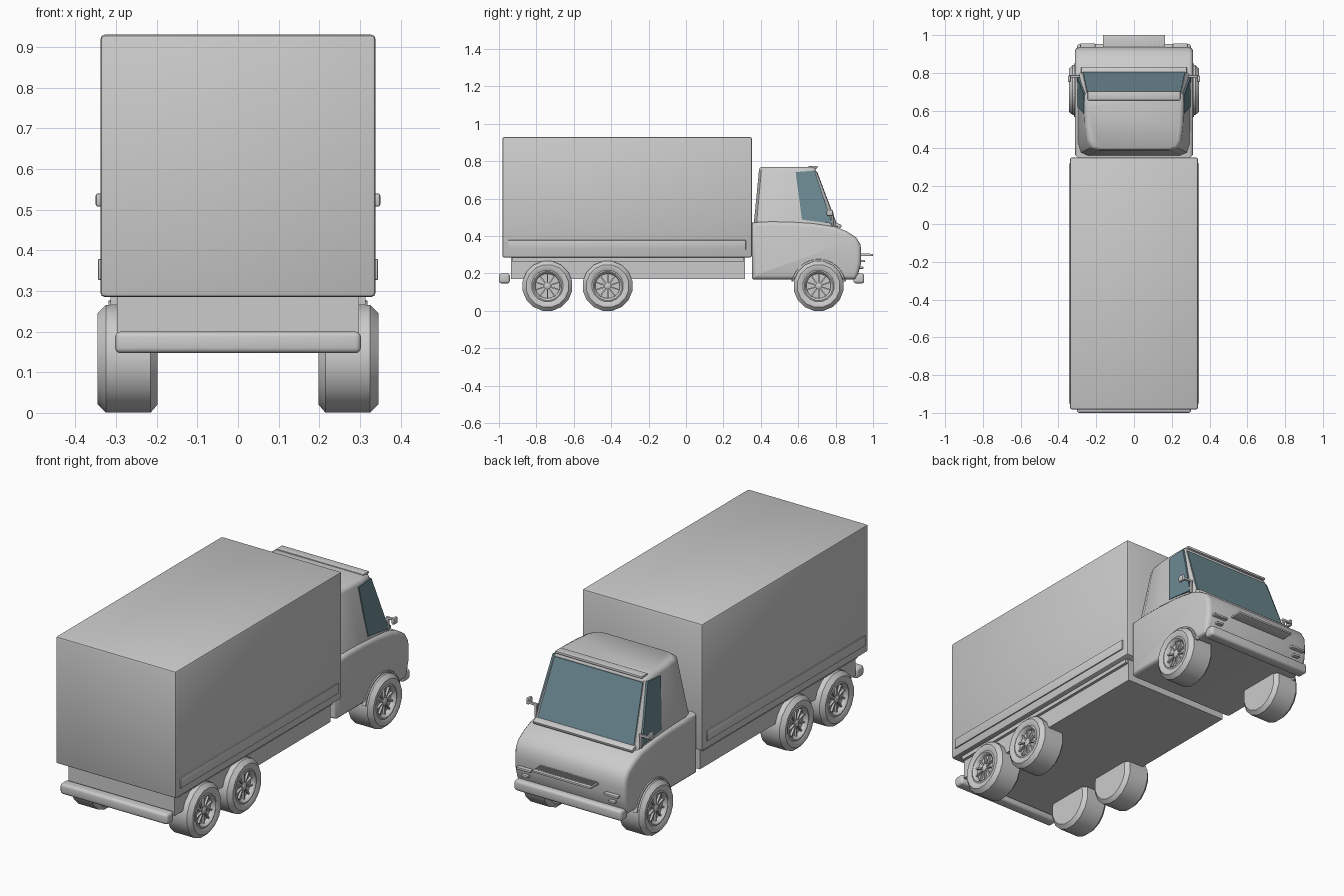
import bpy, bmesh, math
from mathutils import Vector, Matrix

if "Cube" in bpy.data.objects:
    bpy.data.objects.remove(bpy.data.objects["Cube"])


def finish(name, bm, angle=35, mat=None):
    bmesh.ops.recalc_face_normals(bm, faces=bm.faces)
    me = bpy.data.meshes.new(name)
    bm.to_mesh(me)
    bm.free()
    ob = bpy.data.objects.new(name, me)
    bpy.context.collection.objects.link(ob)
    if mat:
        me.materials.append(mat)
    bpy.ops.object.select_all(action='DESELECT')
    ob.select_set(True)
    bpy.context.view_layer.objects.active = ob
    bpy.ops.object.shade_smooth_by_angle(angle=math.radians(angle))
    return ob


def box(name, lo, hi, bevel=0.0, seg=2, tilt=0.0):
    lo, hi = Vector(lo), Vector(hi)
    bm = bmesh.new()
    m = (Matrix.Translation((lo + hi) / 2) @ Matrix.Rotation(tilt, 4, 'X')
         @ Matrix.Diagonal((hi - lo).to_4d()))
    m[3][3] = 1
    bmesh.ops.create_cube(bm, size=1, matrix=m)
    if bevel:
        bmesh.ops.bevel(bm, geom=bm.edges[:], offset=bevel, segments=seg,
                        profile=0.5, affect='EDGES')
    return finish(name, bm)


def prism(name, pts, vec, bevel=0.0, mat=None):
    """Polygon extruded along vec, with its two outlines rounded."""
    bm = bmesh.new()
    f = bm.faces.new([bm.verts.new(p) for p in pts])
    r = bmesh.ops.extrude_face_region(bm, geom=[f], use_keep_orig=True)
    bmesh.ops.translate(bm, vec=vec, verts=[v for v in r['geom'] if isinstance(v, bmesh.types.BMVert)])
    if bevel:
        bm.normal_update()
        axis = Vector(vec).normalized()
        rim = [e for e in bm.edges
               if abs((e.verts[0].co - e.verts[1].co).normalized().dot(axis)) < 0.5]
        bmesh.ops.bevel(bm, geom=rim, offset=bevel, segments=3, profile=0.5, affect='EDGES')
    return finish(name, bm, mat=mat)


def loft(name, rings, angle=40):
    bm = bmesh.new()
    vs = [[bm.verts.new(p) for p in r] for r in rings]
    n = len(vs[0])
    for a, b in zip(vs, vs[1:]):
        for i in range(n):
            j = (i + 1) % n
            bm.faces.new((a[i], a[j], b[j], b[i]))
    bm.faces.new(vs[0])
    bm.faces.new(vs[-1])
    return finish(name, bm, angle)


def wheel_ring(side, x, r, y, n=16):
    return [(side * x, y + r * math.cos(2 * math.pi * (i + .5) / n),
             0.133 + r * math.sin(2 * math.pi * (i + .5) / n)) for i in range(n)]


glass = bpy.data.materials.new("glass")
glass.diffuse_color = (0.15, 0.25, 0.29, 1)
glass.use_nodes = True
glass.node_tree.nodes["Principled BSDF"].inputs["Base Color"].default_value = glass.diffuse_color

# Cargo box, frame and bumpers
box("cargo_box", (-.338, -.982, .285), (.338, .352, .93), .01)
box("chassis", (-.298, -.935, .17), (.298, .315, .29))
box("sub_frame", (-.313, -.93, .265), (.313, .31, .29))
box("rear_bumper", (-.302, -1.0, .147), (.302, -.942, .2), .013, 3)
box("front_bumper", (-.302, .895, .147), (.302, .953, .2), .013, 3)

# Lower cab body from its side profile
side = [(.352, .175), (.352, .472), (.45, .478), (.56, .477), (.68, .469), (.80, .45),
        (.86, .425), (.91, .393), (.933, .355), (.937, .31), (.935, .25), (.92, .195), (.905, .168), (.36, .168)]
prism("cab_body", [(-.313, y, z) for y, z in side], (.626, 0, 0), .022)

# Upper cab lofted between a sill outline and a roof outline
low = [(.275, .812), (.292, .797), (.300, .70), (.302, .55), (.300, .42), (.285, .375), (.25, .36)]
top = [(.250, .695), (.262, .682), (.264, .62), (.260, .52), (.250, .44), (.232, .403), (.19, .39)]


def full(half, z, k=1.0, dy=0.0):
    right = [(x * k, .54 + (y - .54) * k + dy, z) for x, y in half]
    return right + [(-x, y, z) for x, y, z in reversed(right)]


loft("cab_top", [full(low, .44), full(top, .75), full(top, .762, .98), full(top, .77, .92)])

# Windows
def on_front(x, z, out=.004):
    return (x, .812 - (z - .44) * .377 + out, z)


def on_side(s, y, z):
    return (s * (.304 - (z - .44) * .117), y, z)


prism("windshield", [on_front(-.27, .465), on_front(.27, .465),
                     on_front(.248, .745), on_front(-.248, .745)], (0, -.01, 0), mat=glass)
for s, tag in ((1, "right"), (-1, "left")):
    prism("side_window_" + tag,
          [on_side(s, y, z) for y, z in ((.62, .488), (.782, .466), (.688, .75), (.586, .742))],
          (-s * .012, 0, 0), mat=glass)

# Roof lip, cowl bar and grille shelf
box("roof_lip", (-.245, .655, .762), (.245, .703, .775), .004)
box("cowl_bar", (-.28, .797, .448), (.28, .832, .466), .005, 2, math.radians(-22))
box("grille_shelf", (-.165, .92, .294), (.165, 1.0, .304), .002)
for i in range(23):
    x = -.154 + i * .014
    box(f"grille_tooth_{i}", (x - .003, .93, .303), (x + .003, .985, .308))

# Wheels, mirrors and other paired parts
for s, tag in ((1, "right"), (-1, "left")):
    box("box_side_strip_" + tag, (min(s * .33, s * .344), -.95, .327),
        (max(s * .33, s * .344), .32, .378), .002)
    for n, y in (("rear", -.741), ("middle", -.419), ("front", .709)):
        prof = [(.198, .03), (.198, .115), (.215, .135), (.325, .135), (.345, .115),
                (.345, .1), (.338, .085), (.341, .078), (.335, .07), (.318, .066), (.318, .02)]
        loft(f"{n}_wheel_{tag}", [wheel_ring(s, x, r, y) for x, r in prof])
        loft(f"{n}_hub_{tag}", [wheel_ring(s, x, r, y) for x, r in ((.31, .018), (.33, .018), (.334, .012))])
        bm = bmesh.new()
        for k in range(10):
            m = (Matrix.Translation((s * .322, y, .133)) @ Matrix.Rotation(k * math.pi / 5, 4, 'X')
                 @ Matrix.Translation((0, 0, .042)) @ Matrix.Diagonal((.014, .007, .06, 1)))
            bmesh.ops.create_cube(bm, size=1, matrix=m)
        finish(f"{n}_spokes_{tag}", bm)

    # Wheel arch lip
    bm = bmesh.new()
    rows = []
    for i in range(17):
        a = math.radians(10 + 10 * i)
        rows.append([bm.verts.new((s * x, .709 + r * math.cos(a), .133 + r * math.sin(a)))
                     for x, r in ((.30, .136), (.318, .136), (.318, .143), (.30, .148))])
    for a, b in zip(rows, rows[1:]):
        for i in range(4):
            bm.faces.new((a[i], a[(i + 1) % 4], b[(i + 1) % 4], b[i]))
    bm.faces.new(rows[0])
    bm.faces.new(rows[-1])
    finish("wheel_arch_" + tag, bm)

    # Mirror head, arm and stalk
    def pbox(name, x0, x1, ylo, yhi, zlo, zhi, b):
        box(f"{name}_{tag}", (min(s * x0, s * x1), ylo, zlo), (max(s * x0, s * x1), yhi, zhi), b)
    pbox("mirror_head", .334, .35, .752, .786, .507, .54, .006)
    pbox("mirror_arm", .285, .345, .776, .788, .514, .526, .003)
    pbox("mirror_stalk", .288, .3, .776, .788, .455, .526, .003)
    # Front lamps and small lower lamps
    pbox("front_lamp", .205, .285, .92, .956, .26, .272, .003)
    pbox("marker_lamp", .225, .262, .92, .948, .225, .237, .003)
